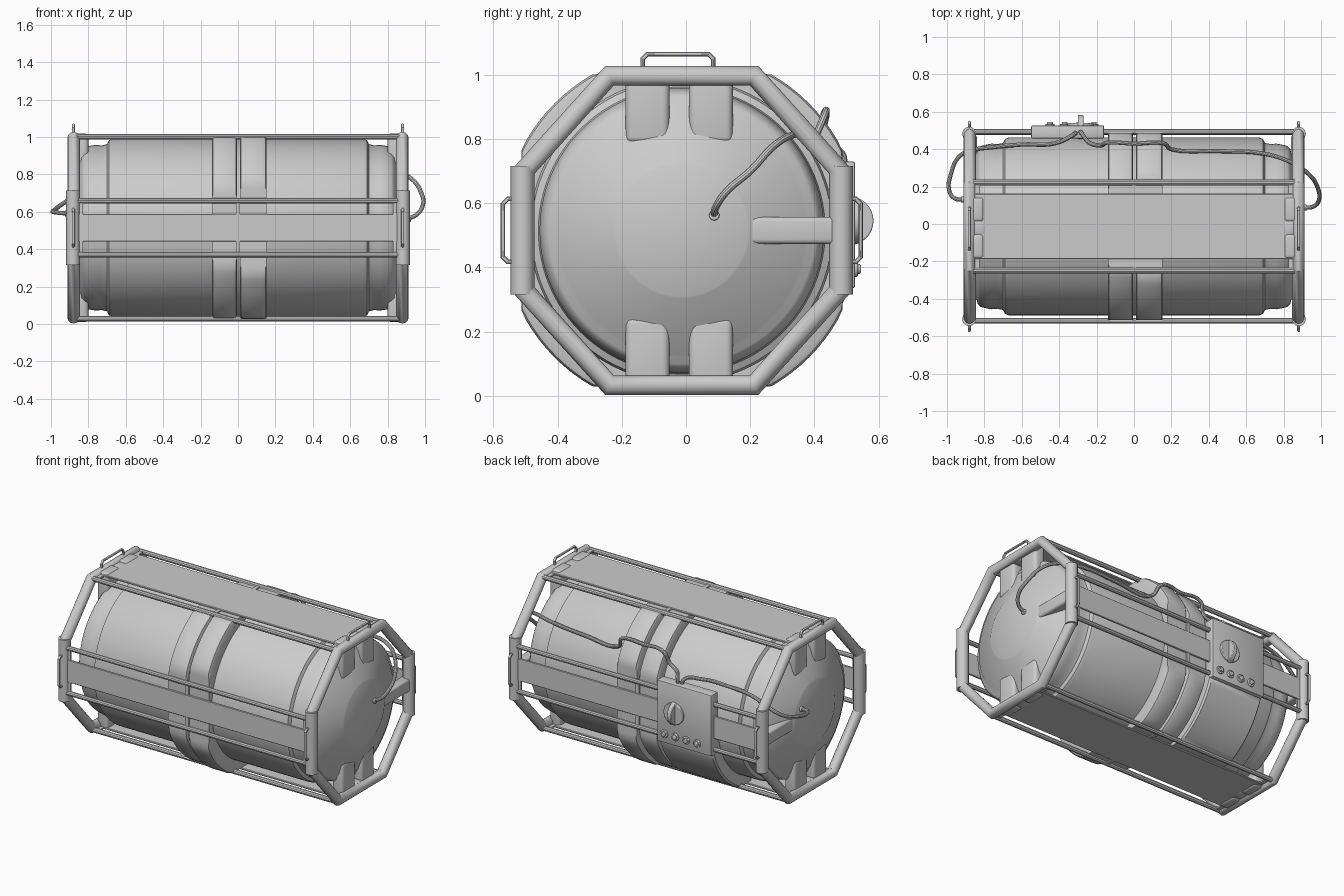
import bpy, bmesh
from math import sin, cos, pi, radians

if "Cube" in bpy.data.objects:
    bpy.data.objects.remove(bpy.data.objects["Cube"])

CY, CZ = -0.013, 0.515          # tank axis in world y, z


def smooth(ob, angle=35):
    bpy.ops.object.select_all(action='DESELECT')
    ob.select_set(True)
    bpy.context.view_layer.objects.active = ob
    bpy.ops.object.shade_smooth_by_angle(angle=radians(angle))


def finish(name, bm, loc=(0, CY, CZ)):
    bmesh.ops.recalc_face_normals(bm, faces=bm.faces)
    me = bpy.data.meshes.new(name)
    bm.to_mesh(me)
    bm.free()
    ob = bpy.data.objects.new(name, me)
    ob.location = loc
    bpy.context.collection.objects.link(ob)
    smooth(ob)
    return ob


def lathe(name, prof, n=72, cy=9, cz=9, arc=None):
    """Revolve (x, radius) about x; optional flattening at +-cy / +-cz, optional arc in degrees."""
    bm = bmesh.new()
    if arc:
        angs = [radians(arc[0] + (arc[1] - arc[0]) * i / n) for i in range(n + 1)]
    else:
        angs = [2 * pi * i / n for i in range(n)]
    clamp = lambda v, m: max(-m, min(m, v))
    rings = [[bm.verts.new((x, clamp(r * cos(a), cy), clamp(r * sin(a), cz))) for a in angs]
             for x, r in prof]
    m, k = len(rings), len(angs)
    for j in range(m if arc else m - 1):
        for i in range(k - 1 if arc else k):
            p, q, i2 = rings[j], rings[(j + 1) % m], (i + 1) % k
            bm.faces.new((p[i], p[i2], q[i2], q[i]))
    if arc:
        bm.faces.new([r[0] for r in rings])
        bm.faces.new([r[-1] for r in rings])
    else:
        bm.faces.new(rings[0])
        bm.faces.new(rings[-1])
    return finish(name, bm)


def box(name, lo, hi, bevel=0.005, seg=2):
    """Box between two corners, relative to the tank axis."""
    bm = bmesh.new()
    bmesh.ops.create_cube(bm, size=1)
    for v in bm.verts:
        v.co = [lo[i] + (hi[i] - lo[i]) * (v.co[i] + 0.5) for i in range(3)]
    if bevel:
        bmesh.ops.bevel(bm, geom=bm.edges[:], offset=bevel, segments=seg, profile=0.5, affect='EDGES')
    return finish(name, bm)


def tube(name, pts, r, cyclic=False, curved=False, world=False, res=3):
    cu = bpy.data.curves.new(name, 'CURVE')
    cu.dimensions = '3D'
    cu.bevel_depth, cu.bevel_resolution, cu.use_fill_caps = r, res, True
    cu.resolution_u = 6
    if curved:
        sp = cu.splines.new('BEZIER')
        sp.bezier_points.add(len(pts) - 1)
        for b, p in zip(sp.bezier_points, pts):
            b.co = p
            b.handle_left_type = b.handle_right_type = 'AUTO'
    else:
        sp = cu.splines.new('POLY')
        sp.points.add(len(pts) - 1)
        for b, p in zip(sp.points, pts):
            b.co = (*p, 1)
    sp.use_cyclic_u = cyclic
    ob = bpy.data.objects.new(name, cu)
    ob.location = (0, 0, 0) if world else (0, CY, CZ)
    bpy.context.collection.objects.link(ob)
    bpy.ops.object.select_all(action='DESELECT')
    ob.select_set(True)
    bpy.context.view_layer.objects.active = ob
    bpy.ops.object.convert(target='MESH')
    smooth(bpy.context.object)
    return bpy.context.object


def cyl(name, loc, r, depth, axis):
    bm = bmesh.new()
    bmesh.ops.create_cone(bm, cap_ends=True, segments=32, radius1=r, radius2=r, depth=depth)
    ob = finish(name, bm, loc)
    ob.rotation_euler = (pi / 2, 0, 0) if axis == 'Y' else (0, pi / 2, 0)
    m = ob.modifiers.new('bevel', 'BEVEL')
    m.width, m.segments, m.limit_method = 0.004, 2, 'ANGLE'
    return ob


# Tank body with stepped shoulders and conical ends
half = [(0.67, 0.475), (0.69, 0.468), (0.70, 0.447), (0.73, 0.44), (0.76, 0.443), (0.79, 0.438),
        (0.82, 0.43), (0.835, 0.415), (0.84, 0.395), (0.85, 0.385), (0.908, 0.212), (0.912, 0.205)]
lathe('tank_body', [(-x, r) for x, r in reversed(half)] + half, 96)

# Pair of padded centre straps
for name, x0, x1, r in (('strap_left', -0.14, -0.005, 0.545), ('strap_right', 0.01, 0.153, 0.56)):
    lathe(name, [(x0, 0.46), (x0, r - 0.02), (x0 + 0.006, r - 0.006), (x0 + 0.02, r),
                 (x1 - 0.02, r), (x1 - 0.006, r - 0.006), (x1, r - 0.02), (x1, 0.46)], 96, 0.5, 0.488)

# Long rails, plates with tabs on the four flat sides
for s, side in ((1, 'top'), (-1, 'bottom')):
    box(side + '_plate', (-0.87, -0.175, s * 0.492 - 0.006), (0.87, 0.175, s * 0.492 + 0.006), 0.003, 1)
    for x in (-0.85, 0, 0.85):
        w = 0.025 if x else 0.012
        box(side + '_plate_tab', (x - w, -0.235, s * 0.49 - 0.005), (x + w, 0.235, s * 0.49 + 0.005), 0)
    for y in (-0.235, 0.235):
        tube(side + '_rail', [(-0.88, y, s * 0.487), (0.88, y, s * 0.487)], 0.016)
for s, side in ((-1, 'front'), (1, 'back')):
    box(side + '_plate', (-0.87, s * 0.506 - 0.006, -0.073), (0.87, s * 0.506 + 0.006, 0.073), 0.003, 1)
    for x in (-0.85, 0, 0.85):
        w = 0.02 if x else 0.012
        box(side + '_plate_tab', (x - w, s * 0.505 - 0.005, -0.145), (x + w, s * 0.505 + 0.005, 0.145), 0)
    for z in (-0.145, 0.145):
        tube(side + '_rail', [(-0.88, s * 0.505, z), (0.88, s * 0.505, z)], 0.015)

# End frames with posts, handles, clamp pads and tie bars
octagon = [(0.225, 0.482), (0.497, 0.18), (0.497, -0.18), (0.225, -0.482),
           (-0.225, -0.482), (-0.497, -0.18), (-0.497, 0.18), (-0.225, 0.482)]
for e, end in ((1, 'right'), (-1, 'left')):
    tube(end + '_frame', [(e * 0.879, y, z) for y, z in octagon], 0.033, cyclic=True, res=4)
    for s in (-1, 1):
        tube(end + '_frame_sleeve', [(e * 0.882, s * 0.496, -0.2), (e * 0.882, s * 0.496, 0.2)], 0.037, res=4)
    # U-shaped carry handles: (along, outward)
    u = lambda w, a, b: [(-w, a), (-w, b - 0.015), (-w + 0.015, b), (w - 0.015, b), (w, b - 0.015), (w, a)]
    tube(end + '_top_handle', [(e * 0.88, t - 0.012, o) for t, o in u(0.11, 0.48, 0.549)], 0.008)
    for s in (-1, 1):
        tube(end + '_side_handle', [(e * 0.88, s * o, t) for t, o in u(0.098, 0.5, 0.557)], 0.008)
    x0, x1 = sorted((e * 0.80, e * 0.878))
    for s in (-1, 1):
        for y0 in (-0.175, 0.022):
            z0, z1 = sorted((s * 0.27, s * 0.505))
            box(end + '_clamp_pad', (x0, y0, z0), (x1, y0 + 0.137, z1), 0.022, 4)
        z0, z1 = sorted((s * 0.45, s * 0.50))
        box(end + '_clamp_link', (x0, -0.045, z0), (x1, 0.03, z1), 0.008)
    x0, x1 = sorted((e * 0.84, e * 0.905))
    box(end + '_tie_bar', (x0, 0.18, -0.042), (x1, 0.49, 0.042), 0.014, 3)

# Control panel on the back, with curved cover below it
box('control_panel', (-0.55, 0.47, -0.18), (-0.16, 0.54, 0.215), 0.008)
lathe('panel_cover', [(-0.55, 0.46), (-0.55, 0.54), (-0.54, 0.55), (-0.17, 0.55), (-0.16, 0.54), (-0.16, 0.46)],
      24, 0.515, 0.488, (-75, -12))
cyl('knob_base', (-0.285, 0.527, 0.545), 0.07, 0.025, 'Y')
cyl('knob_grip', (-0.285, 0.508, 0.545), 0.076, 0.028, 'X')
for i in range(4):
    x = -0.215 - 0.078 * i
    cyl('button_collar', (x, 0.527, 0.395), 0.025, 0.016, 'Y')
    cyl('button', (x, 0.532, 0.395), 0.015, 0.026, 'Y')

# Cables from the panel to both tank ends
tube('cable_right', [(-0.285, 0.49, 0.70), (-0.28, 0.485, 0.755), (-0.24, 0.435, 0.77), (-0.18, 0.42, 0.80),
                     (-0.145, 0.435, 0.87), (0, 0.43, 0.878), (0.155, 0.432, 0.875), (0.20, 0.40, 0.80),
                     (0.45, 0.39, 0.80), (0.70, 0.375, 0.815), (0.85, 0.325, 0.81), (0.93, 0.27, 0.775),
                     (0.98, 0.2, 0.70), (0.988, 0.125, 0.635), (0.955, 0.092, 0.585), (0.90, 0.088, 0.56)],
     0.0115, curved=True, world=True)
tube('cable_left', [(-0.315, 0.49, 0.70), (-0.32, 0.48, 0.755), (-0.42, 0.432, 0.765), (-0.6, 0.425, 0.765),
                    (-0.76, 0.41, 0.74), (-0.86, 0.395, 0.69), (-0.935, 0.36, 0.645), (-0.978, 0.27, 0.612),
                    (-0.988, 0.18, 0.60), (-0.96, 0.138, 0.595), (-0.90, 0.13, 0.59)],
     0.0115, curved=True, world=True)
for n, p in (('right', (0.915, 0.088, 0.562)), ('left', (-0.915, 0.13, 0.591))):
    cyl(n + '_cable_socket', p, 0.016, 0.02, 'X')
